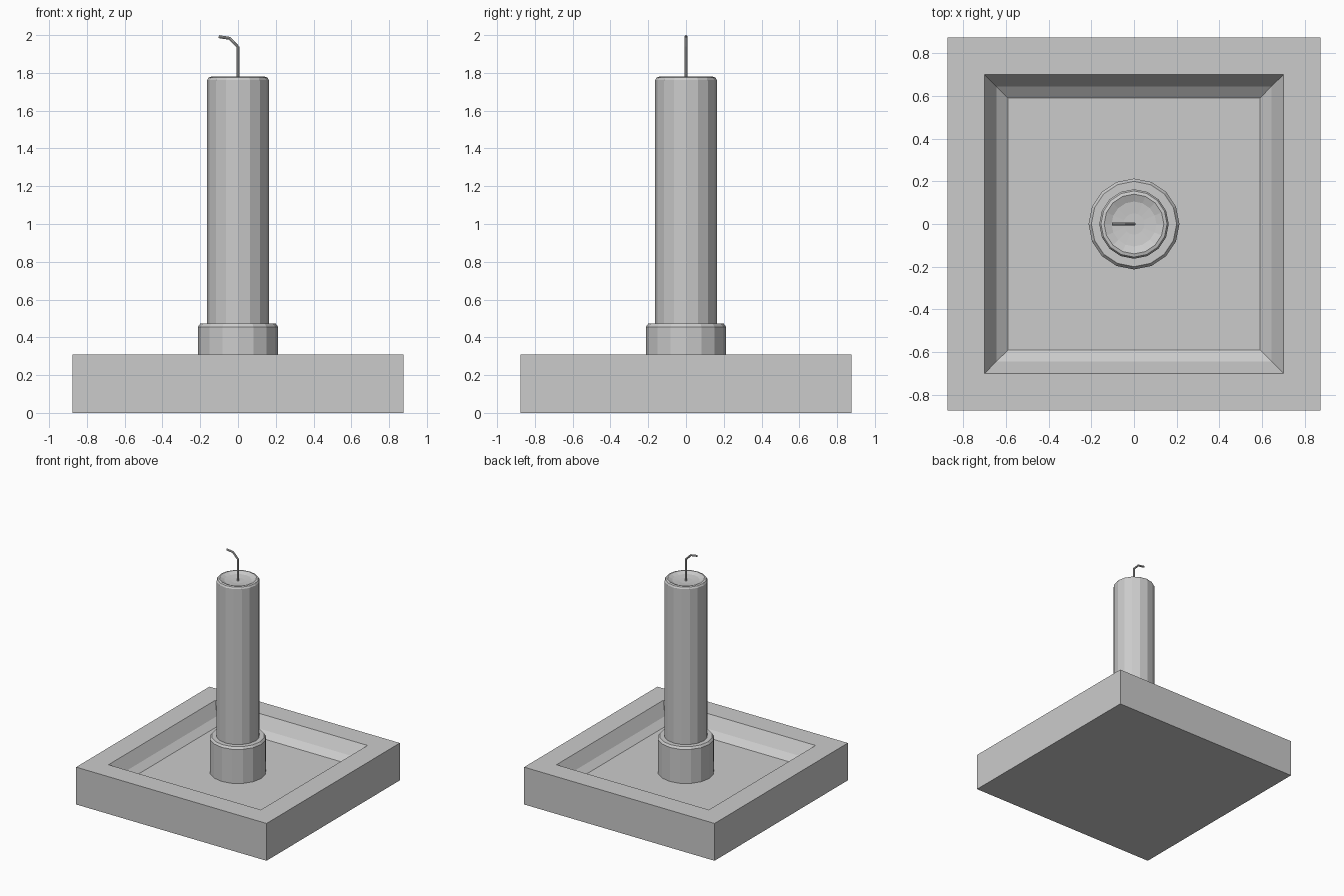
import bpy, bmesh
from math import cos, sin, pi

if "Cube" in bpy.data.objects:
    bpy.data.objects.remove(bpy.data.objects["Cube"])


def make_object(name, bm):
    bmesh.ops.recalc_face_normals(bm, faces=bm.faces[:])
    mesh = bpy.data.meshes.new(name)
    bm.to_mesh(mesh)
    bm.free()
    obj = bpy.data.objects.new(name, mesh)
    bpy.context.collection.objects.link(obj)
    return obj


def loft(name, rings):
    """Skin a list of point rings and cap both ends."""
    bm = bmesh.new()
    loops = [[bm.verts.new(p) for p in ring] for ring in rings]
    n = len(loops[0])
    for a, b in zip(loops, loops[1:]):
        for i in range(n):
            j = (i + 1) % n
            bm.faces.new((a[i], a[j], b[j], b[i]))
    bm.faces.new(loops[0][::-1])
    bm.faces.new(loops[-1])
    return make_object(name, bm)


def square(h, z):
    return [(-h, -h, z), (h, -h, z), (h, h, z), (-h, h, z)]


def circle(r, z, n=16):
    return [(r * cos(2 * pi * i / n), r * sin(2 * pi * i / n), z) for i in range(n)]


# Square tray with a sunken, bevelled basin
loft("tray", [square(h, z) for h, z in
              [(0.875, 0), (0.875, 0.31), (0.70, 0.31), (0.645, 0.215), (0.59, 0.172)]])

# Socket that holds the candle
loft("candle_socket", [circle(r, z) for r, z in
                       [(0.213, 0.17), (0.213, 0.455), (0.2, 0.472), (0.155, 0.472)]])

# Candle with a rounded rim and a shallow melted dish
loft("candle", [circle(r, z) for r, z in
                [(0.163, 0.40), (0.163, 1.763), (0.155, 1.776), (0.14, 1.78),
                 (0.105, 1.765), (0.05, 1.76)]])

# Bent wick: small tube swept along a path in the xz plane
path = [(0, 1.75), (0, 1.937), (-0.045, 1.983), (-0.102, 1.992)]
tilts = [0, 0.39, 1.09, 1.41]
r = 0.008
wick_rings = []
for (x, z), t in zip(path, tilts):
    wick_rings.append([(x + r * cos(a) * cos(t), r * sin(a), z + r * cos(a) * sin(t))
                       for a in (2 * pi * i / 8 for i in range(8))])
loft("wick", wick_rings)
